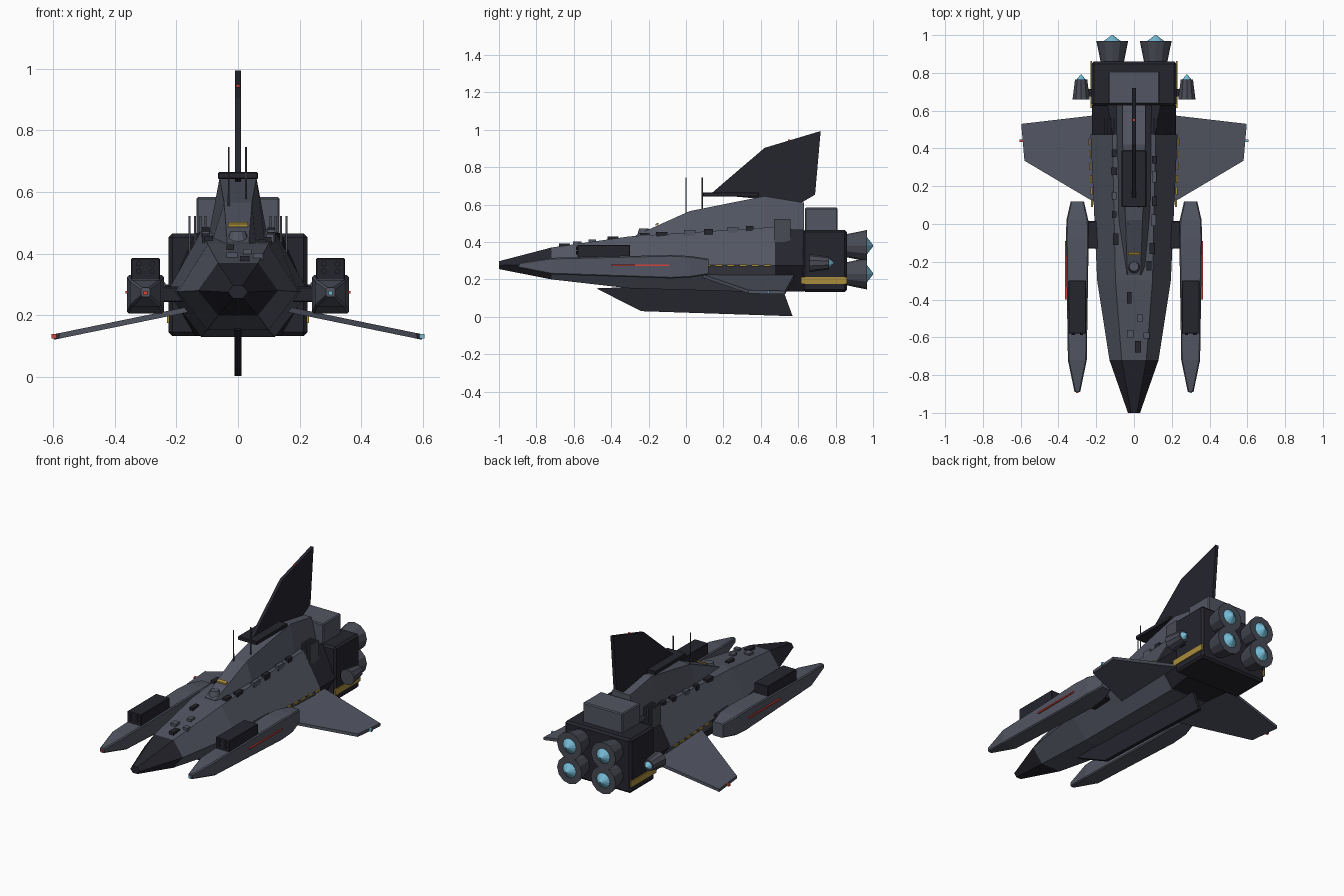
import bpy, bmesh, math
from mathutils import Vector, Matrix


def material(name, r, g, b):
    m = bpy.data.materials.new(name)
    m.diffuse_color = (r, g, b, 1)
    return m


GREY = material("hull grey", 0.084, 0.092, 0.122)
DARK = material("dark plating", 0.018, 0.018, 0.027)
STEEL = material("nozzle steel", 0.066, 0.07, 0.09)
GOLD = material("gold stripe", 0.40, 0.27, 0.045)
CYAN = material("engine glow", 0.18, 0.50, 0.68)
RED = material("red light", 0.70, 0.055, 0.04)


def finish(name, bm, mat, bevel=0):
    bmesh.ops.recalc_face_normals(bm, faces=bm.faces)
    me = bpy.data.meshes.new(name)
    bm.to_mesh(me)
    bm.free()
    me.materials.append(mat)
    ob = bpy.data.objects.new(name, me)
    bpy.context.collection.objects.link(ob)
    if bevel:
        mod = ob.modifiers.new("bevel", 'BEVEL')
        mod.width, mod.segments = bevel, 1
    return ob


def loft(name, rings, mat, bevel=0):
    """Skin a list of equal-length rings of points and cap both ends."""
    bm = bmesh.new()
    vs = [[bm.verts.new(p) for p in ring] for ring in rings]
    n = len(rings[0])
    for a, b in zip(vs, vs[1:]):
        for i in range(n):
            j = (i + 1) % n
            bm.faces.new((a[i], a[j], b[j], b[i]))
    bm.faces.new(vs[0])
    bm.faces.new(vs[-1])
    return finish(name, bm, mat, bevel)


def box(name, x, y, z, mat, bevel=0):
    """Box from (min, max) ranges."""
    rings = [[(a, y[0], z[0]), (a, y[1], z[0]), (a, y[1], z[1]), (a, y[0], z[1])] for a in x]
    return loft(name, rings, mat, bevel)


def fin(name, pts, half, mat):
    """Flat vertical plate from a (y, z) outline."""
    return loft(name, [[(x, y, z) for y, z in pts] for x in (-half, half)], mat)


def cone(name, base, tip, r1, r2, mat, sides=12):
    base, tip = Vector(base), Vector(tip)
    d = tip - base
    bm = bmesh.new()
    rot = d.to_track_quat('Z', 'Y').to_matrix().to_4x4()
    bmesh.ops.create_cone(bm, cap_ends=True, segments=sides, radius1=r1, radius2=r2,
                          depth=d.length, matrix=Matrix.Translation((base + tip) / 2) @ rot)
    return finish(name, bm, mat)


def hexagon(y, w, top_w, bot_w, bottom, mid, top):
    return [(w, y, mid), (top_w, y, top), (-top_w, y, top),
            (-w, y, mid), (-bot_w, y, bottom), (bot_w, y, bottom)]


def trapezoid(y, bw, tw, bottom, top):
    return [(bw, y, bottom), (tw, y, top), (-tw, y, top), (-bw, y, bottom)]


# Main fuselage: hexagonal loft with a dark nose and rear collar
nose_ring = hexagon(-0.72, 0.13, 0.065, 0.065, 0.20, 0.28, 0.37)
rear_ring = hexagon(0.475, 0.23, 0.115, 0.12, 0.13, 0.275, 0.48)
loft("nose_cone", [hexagon(-1.0, 0.032, 0.016, 0.016, 0.255, 0.275, 0.297), nose_ring], DARK)
loft("fuselage", [nose_ring, hexagon(-0.3, 0.195, 0.098, 0.1, 0.152, 0.277, 0.43), rear_ring], GREY)
loft("rear_collar", [hexagon(0.475, 0.222, 0.112, 0.12, 0.135, 0.275, 0.472),
                     hexagon(0.63, 0.222, 0.14, 0.14, 0.135, 0.275, 0.465)], DARK)

# Dorsal spine
loft("dorsal_spine", [trapezoid(-0.27, 0.06, 0.035, 0.41, 0.435),
                      trapezoid(0.02, 0.09, 0.045, 0.42, 0.565),
                      trapezoid(0.42, 0.10, 0.06, 0.43, 0.645),
                      trapezoid(0.63, 0.10, 0.06, 0.43, 0.61)], GREY)
loft("spine_stripe", [[(x, -0.163, 0.487), (x, -0.147, 0.494), (x, -0.147, 0.503), (x, -0.163, 0.496)]
                      for x in (-0.032, 0.032)], GOLD)
cone("sensor_dome", (0, -0.225, 0.44), (0, -0.225, 0.472), 0.035, 0.025, GREY)

# Tail fin, its base plate and the ventral keel
box("fin_base", (-0.065, 0.065), (0.09, 0.39), (0.642, 0.664), DARK, 0.003)
fin("tail_fin", [(0.13, 0.655), (0.42, 0.903), (0.72, 0.993), (0.69, 0.653), (0.6, 0.60), (0.4, 0.63)],
    0.01, DARK)
fin("ventral_keel", [(-0.48, 0.152), (-0.24, 0.03), (0.57, 0.003), (0.52, 0.14), (0.0, 0.17)], 0.011, DARK)
box("fin_light", (-0.006, 0.006), (0.545, 0.557), (0.935, 0.948), RED)

# Engine block, top housing, nozzles
box("engine_block", (-0.225, 0.225), (0.625, 0.86), (0.133, 0.465), DARK, 0.012)
box("top_housing", (-0.135, 0.135), (0.635, 0.81), (0.455, 0.583), GREY, 0.006)
for s in (-1, 1):
    for z in (0.23, 0.38):
        cone("main_nozzle", (s * 0.115, 0.85, z), (s * 0.115, 0.968, z), 0.06, 0.084, STEEL)
        cone("main_glow", (s * 0.115, 0.966, z), (s * 0.115, 1.0, z), 0.048, 0.004, CYAN)

# Antennas
cone("antenna_front", (-0.03, 0.0, 0.54), (-0.03, 0.0, 0.745), 0.004, 0.003, STEEL, 6)
cone("antenna_rear", (0.026, 0.087, 0.56), (0.026, 0.087, 0.745), 0.004, 0.003, STEEL, 6)


def mirrored_box(name, s, x, *rest):
    return box(name, sorted((s * x[0], s * x[1])), *rest)


def pod_ring(s, y, w, bottom, top):
    c, b = s * 0.30, 0.006
    return [(c - w, y, bottom + b), (c - w, y, top - b), (c - w + b, y, top), (c + w - b, y, top),
            (c + w, y, top - b), (c + w, y, bottom + b), (c + w - b, y, bottom), (c - w + b, y, bottom)]


for s in (-1, 1):
    lamp = RED if s < 0 else CYAN
    # Side pod with launcher, stripe, tip light and pylon
    loft("side_pod", [pod_ring(s, -0.89, 0.015, 0.26, 0.29), pod_ring(s, -0.72, 0.05, 0.227, 0.315),
                      pod_ring(s, -0.08, 0.06, 0.205, 0.33), pod_ring(s, 0.02, 0.058, 0.21, 0.325),
                      pod_ring(s, 0.12, 0.035, 0.225, 0.31)], GREY)
    mirrored_box("launcher", s, (0.253, 0.347), (-0.58, -0.3), (0.31, 0.385), DARK, 0.003)
    for x in (0.278, 0.322):
        for z in (0.343, 0.367):
            cone("launch_tube", (s * x, -0.576, z), (s * x, -0.587, z), 0.009, 0.009, DARK, 8)
    mirrored_box("pod_stripe", s, (0.356, 0.365), (-0.40, -0.09), (0.271, 0.279), RED)
    mirrored_box("pod_tip_light", s, (0.294, 0.306), (-0.896, -0.885), (0.266, 0.278), lamp)
    mirrored_box("pod_pylon", s, (0.15, 0.26), (-0.13, 0.015), (0.243, 0.293), DARK, 0.004)

    # Drooped wing and wingtip light
    plan = [(0.15, 0.08), (0.58, 0.335), (0.597, 0.53), (0.15, 0.582)]
    loft("wing", [[(s * x, y, 0.211 - (x - 0.2) * 0.205 + t) for x, y in plan]
                  for t in (-0.009, 0.009)], GREY)
    mirrored_box("wingtip_light", s, (0.587, 0.605), (0.433, 0.447), (0.124, 0.139), lamp)

    # Small side thruster
    mirrored_box("thruster_mount", s, (0.21, 0.27), (0.675, 0.715), (0.27, 0.30), DARK)
    cone("side_thruster", (s * 0.28, 0.765, 0.287), (s * 0.28, 0.66, 0.287), 0.034, 0.048, STEEL, 10)
    cone("side_glow", (s * 0.28, 0.764, 0.287), (s * 0.28, 0.792, 0.287), 0.026, 0.002, CYAN, 10)

    # Gold band on the engine block and dashes along the hull ridge
    mirrored_box("gold_band", s, (0.222, 0.231), (0.615, 0.862), (0.175, 0.213), GOLD)
    for i in range(6):
        y = 0.09 + i * 0.065
        w = 0.2 + (y + 0.3) * 0.045
        mirrored_box("hull_dash", s, (w, w + 0.009), (y, y + 0.04), (0.27, 0.28), GOLD)

    # Cooling plates behind the hull
    for x in (0.105, 0.122, 0.14, 0.157):
        mirrored_box("cooling_plate", s, (x - 0.003, x + 0.003), (0.47, 0.56), (0.40, 0.522), STEEL)


# Small deck boxes sitting on the sloping upper hull
def deck(y):
    return 0.37 + (y + 0.72) / 0.42 * 0.06 if y < -0.3 else 0.43 + (y + 0.3) / 0.775 * 0.05


for x, y, w, l, mat in [(0.022, -0.65, 0.016, 0.03, DARK), (-0.02, -0.58, 0.018, 0.02, GREY),
                        (0.065, -0.59, 0.016, 0.015, GREY), (-0.025, -0.39, 0.012, 0.03, DARK),
                        (0.03, -0.5, 0.014, 0.02, GREY), (0.08, -0.22, 0.013, 0.025, DARK),
                        (0.095, -0.13, 0.013, 0.03, DARK), (-0.105, 0.05, 0.012, 0.016, DARK),
                        (-0.105, 0.15, 0.012, 0.02, GREY), (-0.105, 0.28, 0.014, 0.02, DARK),
                        (-0.105, 0.375, 0.012, 0.02, DARK), (0.105, 0.02, 0.012, 0.03, GREY),
                        (0.108, 0.12, 0.013, 0.025, DARK), (0.108, 0.25, 0.012, 0.03, GREY),
                        (0.108, 0.34, 0.012, 0.02, DARK), (-0.095, -0.08, 0.014, 0.03, DARK)]:
    box("deck_box", (x - w, x + w), (y - l, y + l), (deck(y) - 0.02, deck(y) + 0.013), mat)
